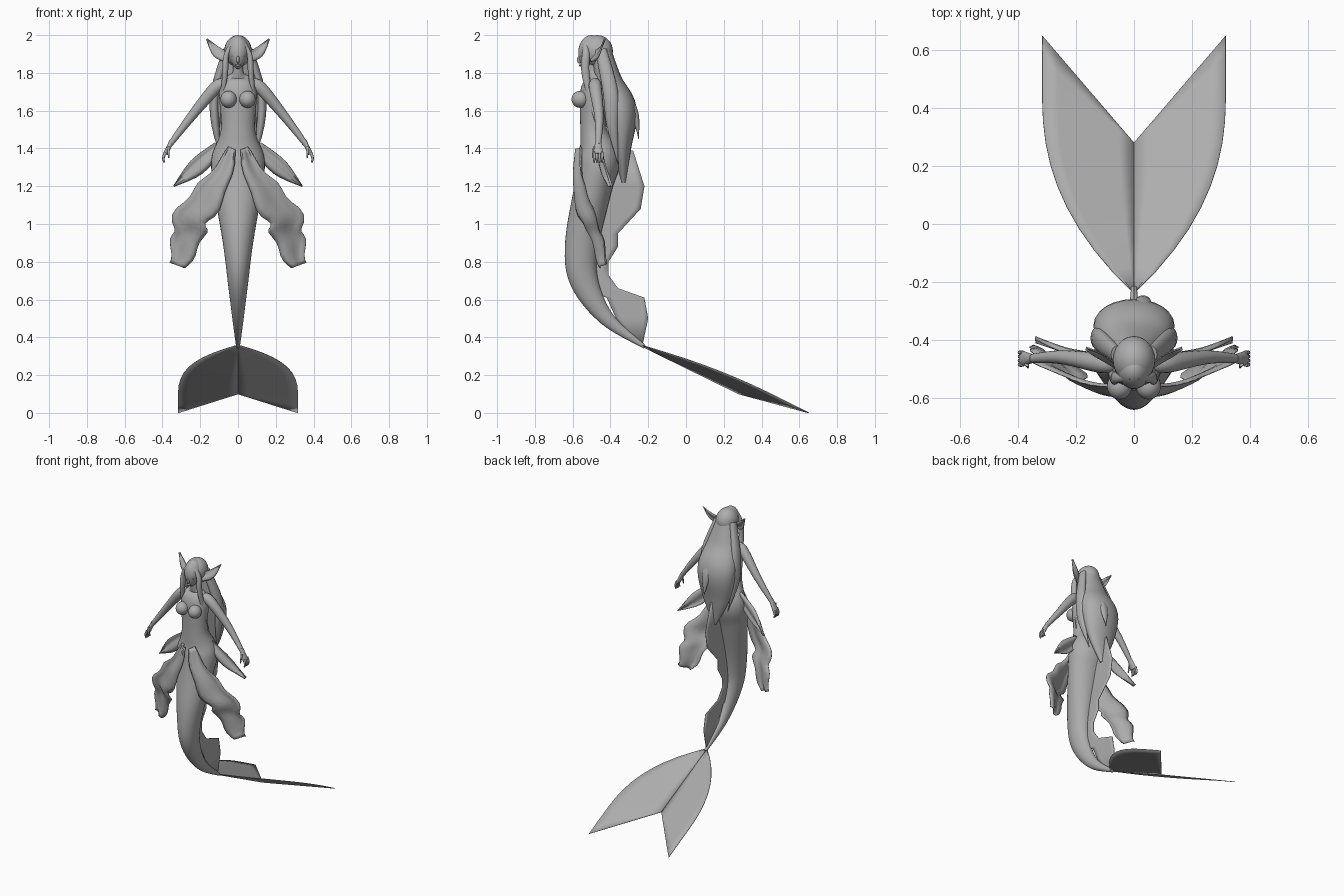
import bpy
import bmesh
import math
from mathutils import Vector

cube = bpy.data.objects.get("Cube")
if cube:
    bpy.data.objects.remove(cube, do_unlink=True)

GREY = (0.42, 0.42, 0.42, 1)
stone = bpy.data.materials.new("plain grey")
stone.use_nodes = True
stone.diffuse_color = GREY
stone.node_tree.nodes["Principled BSDF"].inputs["Base Color"].default_value = GREY

RIGHTWARD = Vector((1, 0, 0))
BACKWARD = Vector((0, 1, 0))


def finish(name, bm, thickness=0):
    """Turn a bmesh into a smooth shaded object with the shared material."""
    bmesh.ops.remove_doubles(bm, verts=bm.verts, dist=0.0002)
    bmesh.ops.recalc_face_normals(bm, faces=bm.faces)
    mesh = bpy.data.meshes.new(name)
    bm.to_mesh(mesh)
    bm.free()
    mesh.materials.append(stone)
    obj = bpy.data.objects.new(name, mesh)
    bpy.context.collection.objects.link(obj)
    bpy.ops.object.select_all(action="DESELECT")
    obj.select_set(True)
    bpy.context.view_layer.objects.active = obj
    bpy.ops.object.shade_smooth_by_angle(angle=math.radians(50))
    if thickness:
        solid = obj.modifiers.new("thickness", "SOLIDIFY")
        solid.thickness = thickness
        solid.offset = 0


def smooth_path(keys, steps):
    """Catmull-Rom interpolation of equal-length tuples."""
    rows = []
    last = len(keys) - 1
    for i in range(last):
        window = [keys[max(i - 1, 0)], keys[i], keys[i + 1], keys[min(i + 2, last)]]
        for step in range(steps):
            t = step / steps
            rows.append([b + 0.5 * t * (c - a + t * (2 * a - 5 * b + 4 * c - d
                                                     + t * (3 * b - a - 3 * c + d)))
                         for a, b, c, d in zip(*window)])
    return rows + [list(keys[-1])]


def direction(spine, i):
    before = spine[max(i - 1, 0)]
    after = spine[min(i + 1, len(spine) - 1)]
    return (after - before).normalized()


def bridge(bm, rows, closed):
    """Fill quads between successive rows of vertices."""
    count = len(rows[0])
    for low, high in zip(rows, rows[1:]):
        for k in range(count if closed else count - 1):
            n = (k + 1) % count
            bm.faces.new((low[k], low[n], high[n], high[k]))


def tube(name, keys, across=RIGHTWARD, sides=16, steps=4):
    """Loft ellipses along keys of (x, y, z, radius across, radius deep)."""
    keyed = smooth_path(keys, steps)
    spine = [Vector(row[:3]) for row in keyed]
    bm = bmesh.new()
    rings = []
    for i, (centre, row) in enumerate(zip(spine, keyed)):
        along = direction(spine, i)
        u = (across - along * across.dot(along)).normalized()
        v = along.cross(u)
        angles = [math.tau * k / sides for k in range(sides)]
        rings.append([bm.verts.new(centre + u * math.cos(a) * max(row[3], 0.002)
                                   + v * math.sin(a) * max(row[4], 0.002)) for a in angles])
    bridge(bm, rings, closed=True)
    bm.faces.new(rings[0])
    bm.faces.new(rings[-1])
    finish(name, bm)


def ball(name, centre, radii, shape=None):
    """Ellipsoid, optionally reshaped on the unit sphere."""
    bm = bmesh.new()
    bmesh.ops.create_uvsphere(bm, u_segments=24, v_segments=16, radius=1)
    for vert in bm.verts:
        if shape:
            shape(vert.co)
        vert.co = Vector(c + r * p for c, r, p in zip(centre, radii, vert.co))
    finish(name, bm)


def sheet(name, rail_a, rail_b, ripple=0, columns=6):
    """Thin membrane spanning two rails, waving back and forth across its width."""
    bm = bmesh.new()
    rows = []
    for a, b in zip(rail_a, rail_b):
        ratios = [k / columns for k in range(columns + 1)]
        rows.append([bm.verts.new(a.lerp(b, t) + BACKWARD * ripple * math.sin(math.tau * t))
                     for t in ratios])
    bridge(bm, rows, closed=False)
    finish(name, bm, thickness=0.004)


def ribbon(name, keys, ripple, scallop=0, lean=0):
    """Leaf-shaped fin along keys of (x, y, z, half width), with scalloped edges."""
    keyed = smooth_path(keys, 5)
    spine = [Vector(row[:3]) for row in keyed]
    rails = [], []
    for i, (centre, row) in enumerate(zip(spine, keyed)):
        along = direction(spine, i)
        outward = BACKWARD.cross(along).normalized()
        outward *= math.copysign(1, outward.z)
        outward += BACKWARD * lean
        for rail, sign in zip(rails, (1, -1)):
            wave = 1 + scallop * math.sin(i * 1.2 + sign)
            rail.append(centre + outward * sign * row[3] * wave)
    sheet(name, *rails, ripple)


def flip(points, side):
    return [(p[0] * side, *p[1:]) for p in points]


def centred(points):
    return [(0, *p) for p in points]


# Torso and tail in one loft, from the tail tip up to the neck
tube("body", centred([
    (-.22, .35, .01, .01), (-.42, .5, .03, .04), (-.54, .7, .055, .075),
    (-.55, .9, .08, .09), (-.49, 1.2, .13, .1), (-.46, 1.35, .14, .11),
    (-.49, 1.5, .09, .07), (-.49, 1.7, .1, .07), (-.48, 1.77, .07, .04),
    (-.49, 1.8, .03, .03), (-.5, 1.86, .03, .03)]), sides=32, steps=6)


# Head with a narrowed jaw and forward chin
def jaw(co):
    drop = max(0, -co.z)
    co.x *= 1 - 0.45 * drop
    co.y = co.y * (1 - 0.35 * drop) - 0.4 * drop


ball("head", (0, -.5, 1.91), (.06, .07, .09), jaw)
ball("nose", (0, -.565, 1.87), (.008, .012, .02))
ball("lips", (0, -.56, 1.84), (.015, .007, .006))

# Hair: skull cap, the long mass flowing down the back, and a loose strand
ball("hair_cap", (0, -.47, 1.915), (.073, .083, .085))
tube("hair_back", centred([
    (-.46, 1.96, .05, .05), (-.41, 1.76, .11, .07), (-.35, 1.6, .14, .09),
    (-.34, 1.4, .1, .05), (-.33, 1.22, .01, .01)]), sides=24, steps=6)
tube("hair_loose_strand", [(.02, -.32, 1.7, .02, .02), (.03, -.27, 1.58, .03, .02),
                           (.03, -.25, 1.45, 0, 0)])

for side, label in ((1, "left"), (-1, "right")):
    # Locks of hair framing the face and along the sides
    tube(label + "_front_lock", flip([
        (.01, -.53, 1.98, .01, .01), (.06, -.53, 1.9, .014, .02),
        (.07, -.53, 1.78, .015, .02), (.1, -.47, 1.5, 0, 0)], side))
    tube(label + "_side_lock", flip([
        (.06, -.45, 1.92, .02, .03), (.12, -.4, 1.7, .025, .04),
        (.12, -.39, 1.52, .02, .03), (.08, -.36, 1.32, 0, 0)], side))

    # Face and chest details
    ball(label + "_eye", (side * .024, -.553, 1.89), (.011, .007, .005))
    ball(label + "_breast", (side * .05, -.56, 1.66), (.043, .046, .045))

    # Pointed ear
    ribbon(label + "_ear", flip([
        (.05, -.5, 1.88, .025), (.11, -.46, 1.91, .028), (.165, -.43, 1.98, .002)], side),
        ripple=.005)

    # Arm, palm and fingers
    tube(label + "_arm", flip([
        (.07, -.48, 1.74, .03, .03), (.12, -.48, 1.72, .034, .034),
        (.25, -.46, 1.565, .024, .024), (.36, -.465, 1.42, .015, .014)], side), BACKWARD)
    tube(label + "_palm", flip([
        (.35, -.465, 1.44, .015, .013), (.385, -.465, 1.37, .027, .012)], side), BACKWARD)
    for n in range(4):
        y = -.486 + n * .014
        tube(f"{label}_finger_{n + 1}", flip([
            (.384, y, 1.38, .007, .008), (.395, y, 1.35, .007, .007),
            (.39, y, 1.325, .004, .004)], side), BACKWARD, sides=8)
    tube(label + "_thumb", flip([
        (.37, -.485, 1.41, .008, .008), (.366, -.495, 1.35, .004, .004)], side), sides=8)

    # Small leaf-shaped fin behind the hip
    ribbon(label + "_hip_fin", flip([
        (.1, -.46, 1.41, .03), (.22, -.44, 1.3, .045), (.34, -.4, 1.2, .002)], side),
        ripple=.012)

    # Long ragged fin draped from the front of the waist
    ribbon(label + "_waist_fin", flip([
        (.03, -.57, 1.4, .02), (.12, -.57, 1.2, .07), (.24, -.52, 1.04, .09),
        (.27, -.47, .92, .08), (.32, -.44, .78, .045)], side),
        ripple=.014, scallop=.15, lean=.3)

    # Half of the cupped tail fluke, forked at the back
    rim, keel = [], []
    for step in range(13):
        t = step / 12
        bulge = 1 - (1 - t) ** 2.3
        rim_y = -.24 + .89 * t
        rim_x = .317 * (1 - max(0, 1 - 1.3 * t) ** 2.3)
        rim.append(Vector((side * rim_x, rim_y, .36 * (1 - t) + .03 * math.sin(math.pi * t))))
        keel.append(Vector((0, -.24 + .52 * bulge, .355 - .255 * bulge)))
    sheet(label + "_fluke", rim, keel)

# Ragged dorsal fin, its root sunk into the back
crest = [Vector(p) for p in centred([
    (-.28, 1.39), (-.22, 1.2), (-.24, 1.08), (-.36, .95), (-.36, .88), (-.41, .8),
    (-.41, .73), (-.36, .66), (-.22, .61), (-.2, .5), (-.23, .36)])]
root = [p - BACKWARD * min(.2, p.z - .33) for p in crest]
sheet("dorsal_fin", crest, root)
